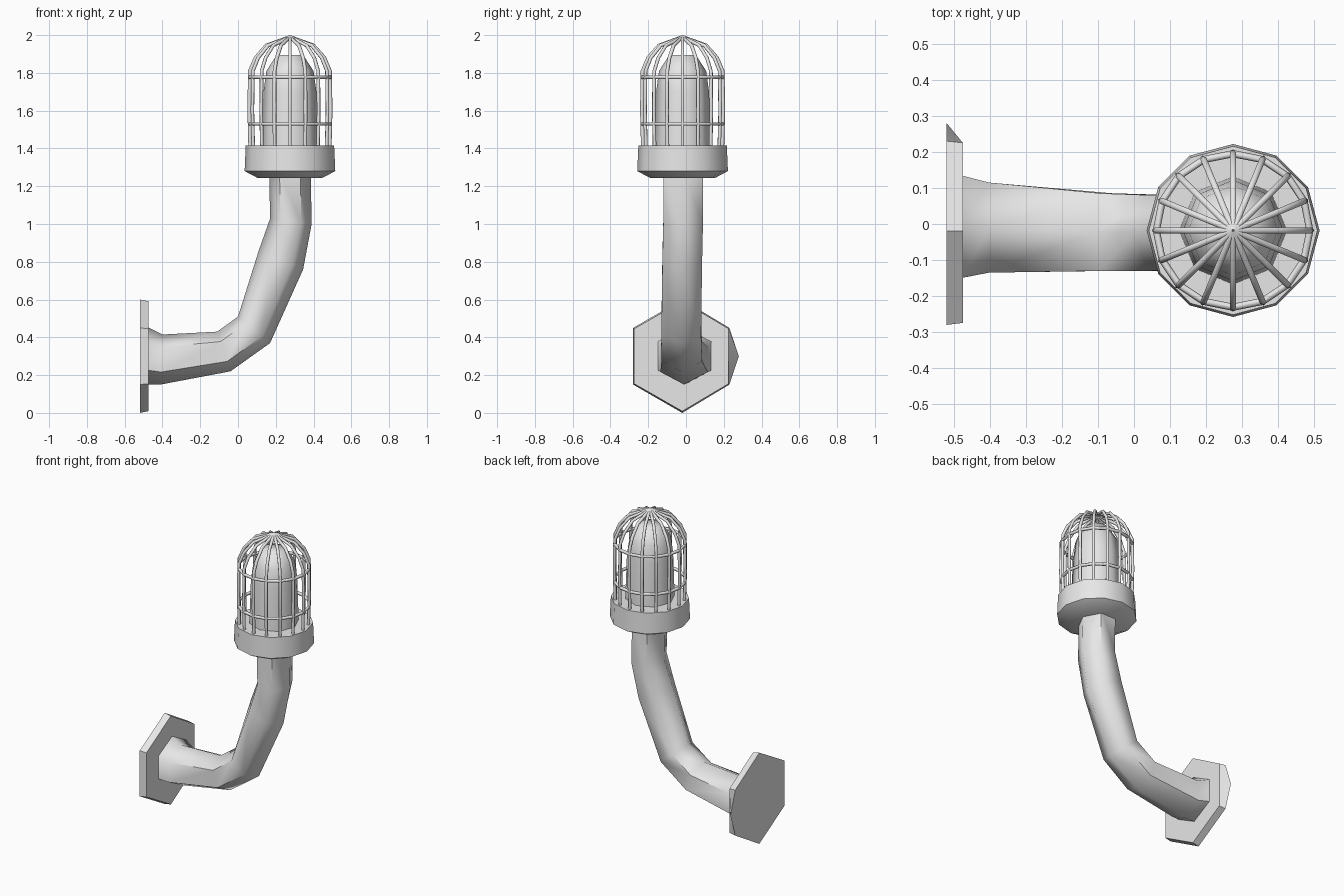
import bpy, bmesh
from math import sin, cos, pi, radians
from mathutils import Vector

cube = bpy.data.objects.get("Cube")
if cube:
    bpy.data.objects.remove(cube, do_unlink=True)

# One pale grey for the whole fixture
GREY = (0.8, 0.8, 0.8, 1)
mat = bpy.data.materials.new("pale grey")
mat.use_nodes = True
mat.diffuse_color = GREY
bsdf = next(n for n in mat.node_tree.nodes if n.type == 'BSDF_PRINCIPLED')
bsdf.inputs["Base Color"].default_value = GREY

CX, CY = 0.275, -0.018  # vertical axis of the lamp


def finish(obj, angle):
    obj.data.materials.clear()
    obj.data.materials.append(mat)
    bpy.ops.object.select_all(action='DESELECT')
    obj.select_set(True)
    bpy.context.view_layer.objects.active = obj
    bpy.ops.object.shade_smooth_by_angle(angle=radians(angle))


def add_loft(bm, rings):
    """Skin a row of equal rings and cap both ends."""
    loops = [[bm.verts.new(p) for p in ring] for ring in rings]
    n = len(loops[0])
    for a, b in zip(loops, loops[1:]):
        for i in range(n):
            j = (i + 1) % n
            bm.faces.new((a[i], a[j], b[j], b[i]))
    bm.faces.new(loops[0])
    bm.faces.new(loops[-1])


def make(name, lofts, angle=62):
    bm = bmesh.new()
    for rings in lofts:
        add_loft(bm, rings)
    bmesh.ops.recalc_face_normals(bm, faces=bm.faces)
    mesh = bpy.data.meshes.new(name)
    bm.to_mesh(mesh)
    bm.free()
    obj = bpy.data.objects.new(name, mesh)
    bpy.context.collection.objects.link(obj)
    finish(obj, angle)


def turned(profile, sides):
    return [[(CX + r * cos(2 * pi * i / sides), CY + r * sin(2 * pi * i / sides), z)
             for i in range(sides)] for r, z in profile]


# Wall plate: rough hexagon with one extra corner, slightly smaller in front
outline = [(-.28, .15), (-.02, .0), (.23, .15), (.28, .3), (.23, .45), (-.02, .6), (-.28, .45)]
back = [(-.52, y, z) for y, z in outline]
front = [(-.475, min(y, .23) * .98, .3 + (z - .3) * .97) for y, z in outline]
make("wall_plate", [[back, front]], 40)

# Bent arm: six-sided sections given by upper point, lower point and y range
sections = [
    ((-.48, .455), (-.48, .15), -.15, .135),
    ((-.40, .415), (-.41, .15), -.135, .115),
    ((-.11, .43), (-.04, .22), -.13, .085),
    ((0, .51), (.17, .37), -.13, .08),
    ((.11, .86), (.345, .76), -.125, .085),
    ((.17, 1.03), (.39, 1.0), -.12, .09),
    ((.165, 1.27), (.385, 1.27), -.12, .09),
]
rings = []
for top, bottom, y0, y1 in sections:
    t, b = Vector(top), Vector(bottom)
    ring = []
    for i in range(6):
        a = i * pi / 3
        p = (t + b) / 2 + (t - b) / 2 * cos(a)
        ring.append((p.x, (y0 + y1) / 2 + (y1 - y0) / 2 * sin(a) / sin(pi / 3), p.y))
    rings.append(ring)
make("arm", [rings])

# Lamp holder and glass dome
make("lamp_holder", [turned([(.17, 1.243), (.24, 1.28), (.234, 1.415)], 12)])
make("glass_dome", [turned([(.15, 1.40), (.14, 1.7), (.125, 1.81), (.07, 1.895)], 8)])

# Cage bars: the same bent rod repeated around the axis
path = [Vector(p) for p in [(.21, 1.40), (.215, 1.6), (.212, 1.81), (.182, 1.88),
                            (.125, 1.945), (0, 1.99)]]
BARS, ROD = 16, .01
bars = []
for k in range(BARS):
    c, s = cos(2 * pi * k / BARS), sin(2 * pi * k / BARS)
    rod = []
    for i, p in enumerate(path):
        d = (path[min(i + 1, len(path) - 1)] - path[max(i - 1, 0)]).normalized()
        ring = []
        for m in range(6):
            u, v = ROD * cos(m * pi / 3), ROD * sin(m * pi / 3)
            r, z = p.x + u * d.y, p.y - u * d.x
            ring.append((CX + r * c - v * s, CY + r * s + v * c, z))
        rod.append(ring)
    bars.append(rod)
make("cage_bars", bars)

# Cage hoops
for name, z in (("lower_hoop", 1.53), ("upper_hoop", 1.777)):
    bpy.ops.mesh.primitive_torus_add(major_segments=BARS, minor_segments=6, major_radius=.213,
                                     minor_radius=ROD, location=(CX, CY, z))
    hoop = bpy.context.object
    hoop.name = name
    finish(hoop, 62)
